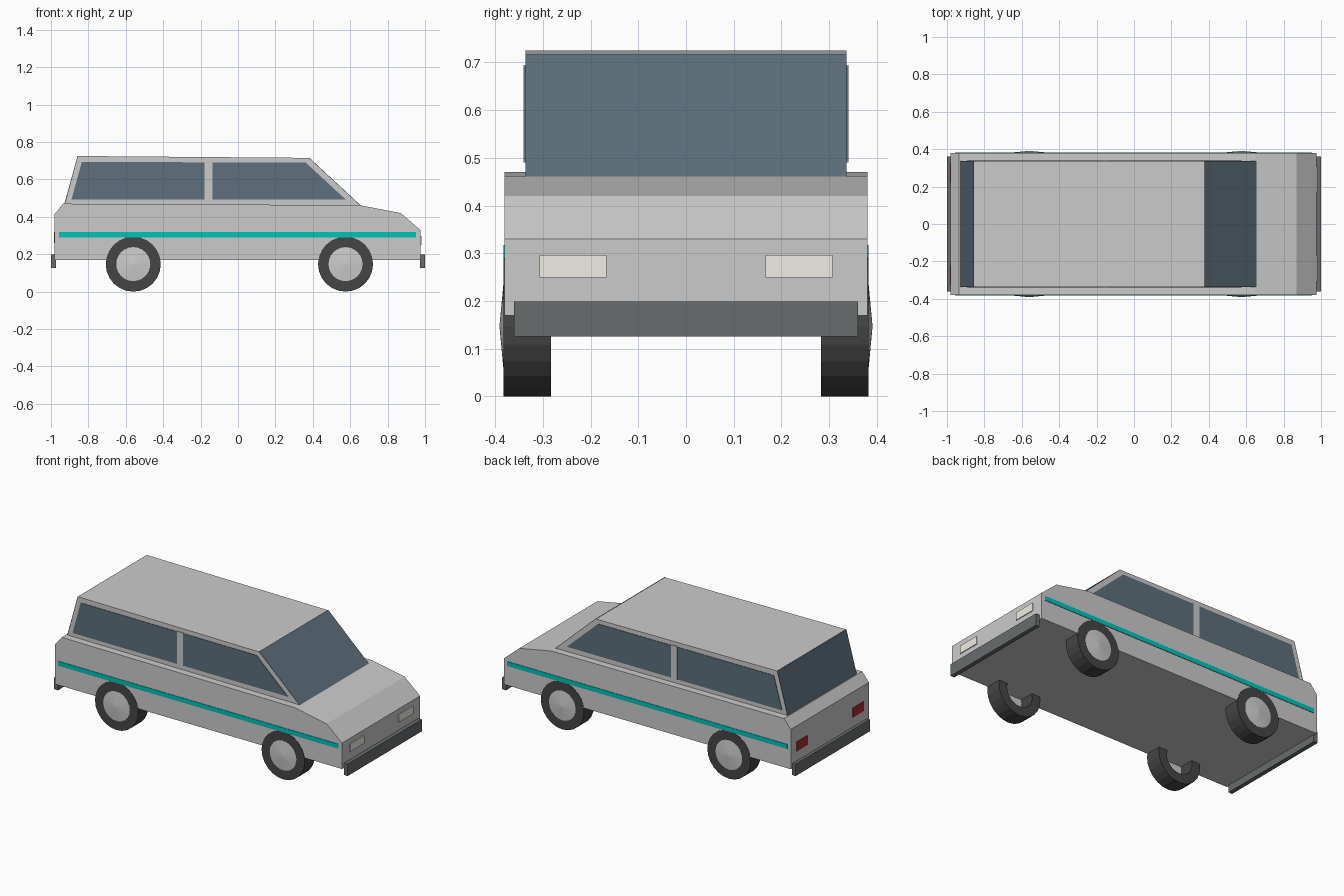
import bpy, bmesh, math
from mathutils import Matrix, Vector

if "Cube" in bpy.data.objects:
    bpy.data.objects.remove(bpy.data.objects["Cube"])


def paint(name, rgb):
    m = bpy.data.materials.new(name)
    m.diffuse_color = (*rgb, 1)
    m.use_nodes = True
    m.node_tree.nodes["Principled BSDF"].inputs["Base Color"].default_value = m.diffuse_color
    return m


GLASS = paint("glass", (0.11, 0.16, 0.20))
TEAL = paint("teal", (0.0, 0.55, 0.50))
RUBBER = paint("rubber", (0.06, 0.06, 0.06))
TRIM = paint("trim", (0.14, 0.15, 0.155))
CREAM = paint("cream", (0.88, 0.85, 0.78))
RED = paint("red", (0.40, 0.025, 0.025))


def finish(name, bm, mat):
    bmesh.ops.recalc_face_normals(bm, faces=bm.faces)
    me = bpy.data.meshes.new(name)
    bm.to_mesh(me)
    bm.free()
    ob = bpy.data.objects.new(name, me)
    bpy.context.collection.objects.link(ob)
    if mat:
        me.materials.append(mat)
    return ob


def prism(name, profile, y0, y1, mat=None):
    """Extrude an (x, z) profile from y0 to y1."""
    bm = bmesh.new()
    face = bm.faces.new([bm.verts.new((x, y0, z)) for x, z in profile])
    ext = bmesh.ops.extrude_face_region(bm, geom=[face])
    verts = [v for v in ext["geom"] if isinstance(v, bmesh.types.BMVert)]
    bmesh.ops.translate(bm, verts=verts, vec=(0, y1 - y0, 0))
    return finish(name, bm, mat)


def box(name, x, y, z, mat=None):
    return prism(name, [(x[0], z[0]), (x[1], z[0]), (x[1], z[1]), (x[0], z[1])], *y, mat)


def lathe(name, profile, centre, side, mat=None, steps=24):
    """Revolve a closed (radius, y) profile about a y axis."""
    bm = bmesh.new()
    vs = [bm.verts.new((0, y * side, -r)) for r, y in profile]
    edges = [bm.edges.new((vs[i - 1], vs[i])) for i in range(len(vs))]
    bmesh.ops.spin(bm, geom=vs + edges, cent=(0, 0, 0), axis=(0, 1, 0),
                   angle=math.tau, steps=steps, use_merge=False)
    bmesh.ops.remove_doubles(bm, verts=bm.verts, dist=1e-4)
    bmesh.ops.dissolve_degenerate(bm, edges=bm.edges, dist=1e-5)
    ob = finish(name, bm, mat)
    ob.location = centre
    return ob


# Lower body and cabin
prism("body", [(-0.98, 0.17), (0.975, 0.17), (0.975, 0.33), (0.87, 0.42),
               (0.65, 0.462), (-0.935, 0.47), (-0.98, 0.415)], -0.38, 0.38)
prism("cabin", [(-0.927, 0.46), (0.653, 0.46), (0.378, 0.715), (-0.855, 0.725)],
      -0.336, 0.336)

# Full-width front and rear glass
prism("windscreen", [(0.378, 0.714), (0.653, 0.459), (0.656, 0.461), (0.38, 0.717)],
      -0.336, 0.336, GLASS)
prism("rear_window", [(-0.855, 0.724), (-0.926, 0.466), (-0.929, 0.467), (-0.858, 0.724)],
      -0.336, 0.336, GLASS)

for side, tag in ((-1, "right"), (1, "left")):
    # Side glass, pillar and stripe
    prism("side_window_" + tag, [(-0.89, 0.493), (0.575, 0.493), (0.362, 0.69), (-0.835, 0.693)],
          0.33 * side, 0.339 * side, GLASS)
    box("pillar_" + tag, (-0.178, -0.137), (0.33 * side, 0.341 * side), (0.49, 0.695))
    box("stripe_" + tag, (-0.958, 0.952), (0.375 * side, 0.383 * side), (0.29, 0.318), TEAL)
    # Lamps
    box("headlight_" + tag, (0.965, 0.98), (0.167 * side, 0.307 * side), (0.249, 0.297), CREAM)
    box("tail_light_" + tag, (-0.984, -0.97), (0.22 * side, 0.325 * side), (0.26, 0.318), RED)
    # Wheels
    for x, end in ((-0.56, "rear"), (0.575, "front")):
        c = (x, 0, 0.147)
        lathe(f"tyre_{end}_{tag}", [(0.09, 0.283), (0.147, 0.283), (0.147, 0.382), (0.09, 0.382)],
              c, side, RUBBER)
        lathe(f"hub_{end}_{tag}", [(0, 0.372), (0.091, 0.372), (0.091, 0.3825), (0, 0.391)], c, side)

# Bumpers
box("front_bumper", (0.974, 1.0), (-0.361, 0.361), (0.126, 0.199), TRIM)
box("rear_bumper", (-1.0, -0.974), (-0.361, 0.361), (0.126, 0.199), TRIM)
